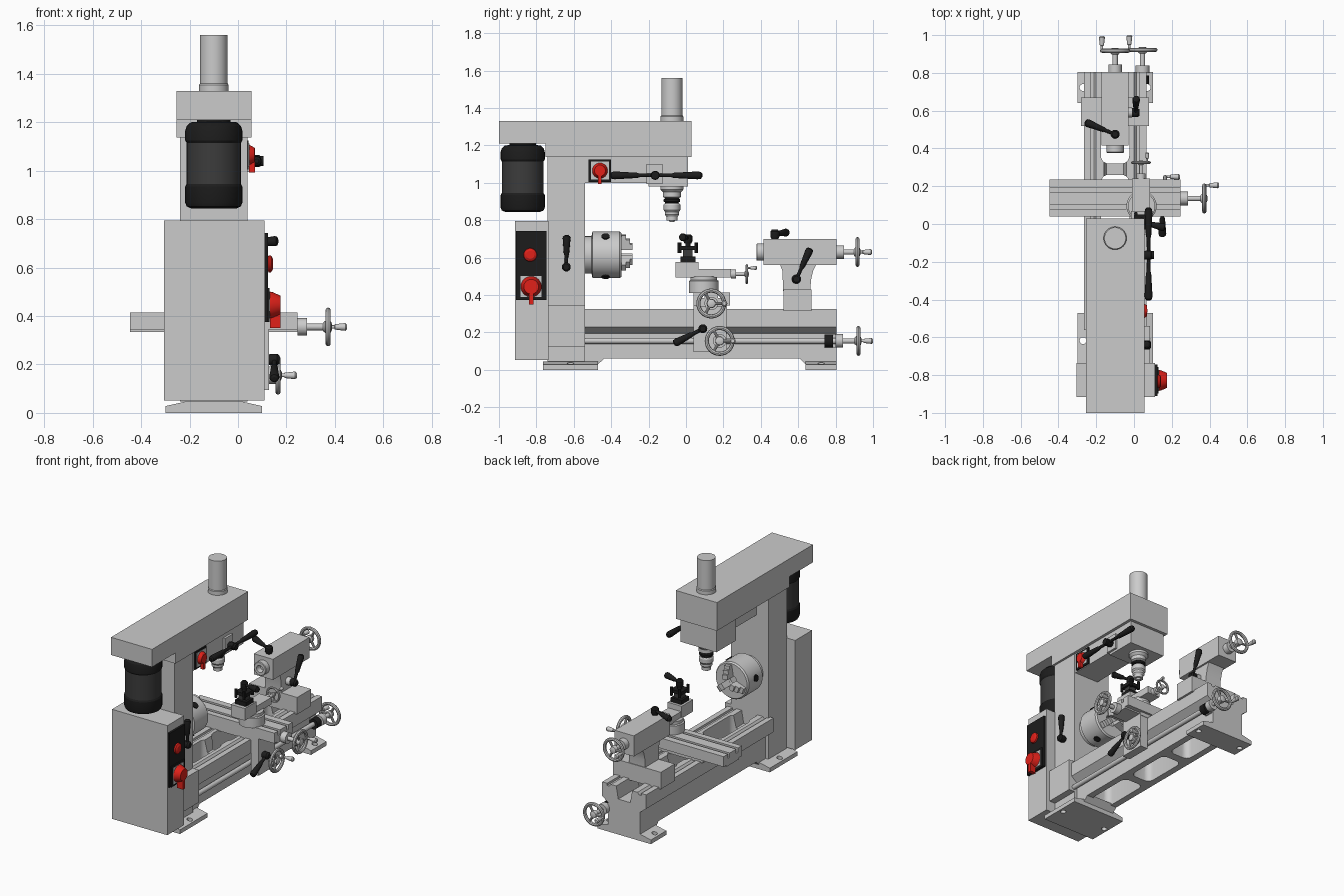
import bpy, bmesh, math
from mathutils import Vector, Matrix

if "Cube" in bpy.data.objects:
    bpy.data.objects.remove(bpy.data.objects["Cube"])

CX = -0.10  # centre line of the bed, spindle and tailstock


def material(name, rgb):
    m = bpy.data.materials.new(name)
    m.diffuse_color = (*rgb, 1)
    m.use_nodes = True
    m.node_tree.nodes["Principled BSDF"].inputs["Base Color"].default_value = m.diffuse_color
    return m


BLACK = material("black", (0.012, 0.012, 0.012))
DARK = material("dark_grey", (0.045, 0.045, 0.045))
RED = material("red", (0.75, 0.015, 0.01))


def finish(name, bm, mat=None):
    bmesh.ops.recalc_face_normals(bm, faces=bm.faces)
    me = bpy.data.meshes.new(name)
    bm.to_mesh(me)
    bm.free()
    ob = bpy.data.objects.new(name, me)
    bpy.context.collection.objects.link(ob)
    if mat:
        me.materials.append(mat)
    return ob


def prism(name, pts, plane, a, b, mat=None):
    """Extrude a 2D outline in plane xy, xz or yz from a to b."""
    put = {"xy": lambda u, v, w: (u, v, w), "xz": lambda u, v, w: (u, w, v),
           "yz": lambda u, v, w: (w, u, v)}[plane]
    bm = bmesh.new()
    lo = [bm.verts.new(put(u, v, a)) for u, v in pts]
    hi = [bm.verts.new(put(u, v, b)) for u, v in pts]
    n = len(pts)
    bm.faces.new(lo)
    bm.faces.new(hi)
    for i in range(n):
        bm.faces.new((lo[i], lo[(i + 1) % n], hi[(i + 1) % n], hi[i]))
    return finish(name, bm, mat)


def box(name, x0, x1, y0, y1, z0, z1, mat=None):
    return prism(name, [(x0, y0), (x1, y0), (x1, y1), (x0, y1)], "xy", z0, z1, mat)


def turned(name, prof, loc, axis=(0, 0, 1), mat=None, seg=32, closed=False):
    """Revolve (radius, height) points about an axis through loc."""
    bm = bmesh.new()
    rings = [[bm.verts.new((r * math.cos(2 * math.pi * i / seg), r * math.sin(2 * math.pi * i / seg), h))
              for i in range(seg)] for r, h in prof]
    pairs = list(zip(rings, rings[1:])) + ([(rings[-1], rings[0])] if closed else [])
    for p, q in pairs:
        for i in range(seg):
            j = (i + 1) % seg
            bm.faces.new((p[i], p[j], q[j], q[i]))
    if not closed:
        bm.faces.new(rings[0])
        bm.faces.new(rings[-1])
    rot = Vector(axis).to_track_quat("Z", "Y").to_matrix().to_4x4()
    bm.transform(Matrix.Translation(loc) @ rot)
    return finish(name, bm, mat)


def rod(name, p, q, r, mat=None, seg=24):
    d = Vector(q) - Vector(p)
    return turned(name, [(r, 0), (r, d.length)], p, d, mat, seg)


def lever(name, p, q, mat=BLACK, hub=(1, 0, 0)):
    """Tapered handle from hub p to end q."""
    d = Vector(q) - Vector(p)
    n = d.length
    turned(name, [(.009, 0), (.01, n * .35), (.014, n * .4), (.021, n * .9), (.018, n * .97), (.009, n)], p, d, mat, 16)
    h = Vector(hub) * .028
    turned(name + "_hub", [(.018, 0), (.024, .012), (.024, .04), (.016, .05)], Vector(p) - h, hub, mat, 20)


def handwheel(name, shaft, loc, axis, off, r=.08):
    """Rim, spokes, hub, graduated collar, shaft and crank handle."""
    a, c, s, o = Vector(axis), Vector(loc), Vector(shaft), Vector(off)
    k = r / .08
    rim = [(r - .011 * k + .011 * k * math.cos(t * math.pi / 4), .011 * k * math.sin(t * math.pi / 4)) for t in range(8)]
    turned(name + "_rim", rim, c, a, closed=True)
    rod(name + "_shaft", s, c, .014 * k)
    rod(name + "_collar", s, s + a * .04 * k, .036 * k)
    turned(name + "_hub", [(.018 * k, -.02 * k), (.025 * k, -.012 * k), (.022 * k, .012 * k), (.012 * k, .016 * k)], c, a)
    d = o.normalized()
    for i in range(3):
        e = Matrix.Rotation(i * 2 * math.pi / 3, 3, a) @ d
        rod(f"{name}_spoke_{i}", c, c + e * (r - .011 * k), .008 * k, seg=10)
    turned(name + "_handle", [(.007 * k, 0), (.007 * k, .02 * k), (.011 * k, .022 * k), (.016 * k, .065 * k), (.01 * k, .072 * k)],
           c + o + a * .006, a, seg=16)


def rounded(x0, x1, y0, y1, r):
    return [(x + r * math.cos(math.radians(t + k * 18)), y + r * math.sin(math.radians(t + k * 18)))
            for x, y, t in ((x1 - r, y1 - r, 0), (x0 + r, y1 - r, 90), (x0 + r, y0 + r, 180), (x1 - r, y0 + r, 270))
            for k in range(6)]


def cut(ob, cutter):
    m = ob.modifiers.new("cut", "BOOLEAN")
    m.operation, m.solver, m.object = "DIFFERENCE", "EXACT", cutter
    bpy.context.view_layer.objects.active = ob
    bpy.ops.object.modifier_apply(modifier=m.name)
    bpy.data.objects.remove(cutter)


# bed with ways and see-through pockets
half = [(.045, .24), (.06, .325), (.10, .325), (.112, .31), (.128, .31), (.128, .325), (.165, .325),
        (.165, .23), (.12, .195), (.12, .06)]
bed = prism("bed", [(CX + u, z) for u, z in half] + [(CX - u, z) for u, z in reversed(half)], "xz", -.56, .805)
for y0, y1 in ((-.46, -.12), (-.06, .26), (.32, .58)):
    cut(bed, prism("pocket_cutter", rounded(CX - .075, CX + .075, y0, y1, .04), "xy", 0, .4))

# bed legs and bolted feet
for tag, y0, y1, l0, l1 in (("head", -.765, -.47, -.43, -.74), ("tail", .64, .805, .60, .805)):
    t = .64 if tag == "tail" else -.47
    prism(f"{tag}_leg", [(l0, .068), (t, .03), (l1, .03), (l1, .068)], "yz", CX - .12, CX + .12)
    foot = prism(f"{tag}_foot", [(CX - .2, 0), (CX + .2, 0), (CX + .2, .028), (CX + .12, .046), (CX - .12, .046), (CX - .2, .028)],
                 "xz", y0, y1)
    for sx in (-1, 1):
        x, y = CX + sx * .17, (y0 + y1) / 2
        cut(foot, rod("hole_cutter", (x, y, -.1), (x, y, .2), .018))

# cabinet, column, gearbox, overhead beam
box("cabinet", -.305, .11, -.915, -.735, .052, .795)
box("column", -.24, .04, -.74, -.54, .046, 1.14)
box("feed_gearbox", -.24, .085, -.735, -.54, .125, .345)
prism("overhead_beam", [(-1, 1.21), (-.75, 1.21), (-.75, 1.138), (.03, 1.138), (.03, 1.33), (-1, 1.33)], "yz", -.253, .055)

# motor
turned("motor_body", [(.112, .9), (.112, 1.16)], (CX, -.873, 0), mat=DARK)
turned("motor_lower_cap", [(.095, .845), (.112, .853), (.118, .868), (.118, .935), (.112, .945)], (CX, -.873, 0), mat=BLACK)
turned("motor_upper_cap", [(.112, 1.115), (.118, 1.125), (.118, 1.165), (.112, 1.185), (.095, 1.2), (.07, 1.202), (.07, 1.215)],
       (CX, -.873, 0), mat=BLACK)

# milling head, spindle and drill chuck
box("mill_arm", -.15, .035, -.55, -.19, 1.0, 1.145)
box("mill_head", -.235, .035, -.2, .01, .98, 1.145)
box("lever_boss", .03, .05, -.21, -.125, .995, 1.1)
turned("spindle_cover", [(.061, 1.32), (.061, 1.355), (.057, 1.36), (.057, 1.56)], (CX, -.075, 0))
turned("mill_spindle", [(.062, .99), (.062, .965), (.048, .95), (.048, .925), (.03, .915), (.03, .8)], (CX, -.075, 0))
turned("drill_chuck_ring", [(.036, .918), (.044, .912), (.044, .9), (.036, .895), (.036, .87)], (CX, -.075, 0), mat=BLACK)
turned("drill_chuck", [(.04, .89), (.045, .882), (.045, .855), (.038, .845), (.038, .83), (.02, .805), (.012, .79)], (CX, -.075, 0))
hub = (.077, -.165, 1.04)
rod("quill_hub", (.04, -.165, 1.04), (.105, -.165, 1.04), .021, BLACK)
lever("quill_lever_front", hub, (.077, -.405, 1.04))
lever("quill_lever_back", hub, (.077, .087, 1.04))


def switch(name, x, y, z, h, depth, k):
    """Red rotary switch on a framed square plate."""
    box(name + "_frame", x - .005, x + .008, y - h, y + h, z - h, z + h, BLACK)
    box(name + "_plate", x, x + .011, y - h * .8, y + h * .8, z - h * .8, z + h * .8)
    turned(name + "_knob", [(k, 0), (k * .95, depth * .3), (k * .7, depth)], (x + .008, y, z), (1, 0, 0), RED)
    box(name + "_grip", x + .01, x + .012 + depth * .9, y - k * .22, y + k * .22, z - k * 1.7, z + k * .7, RED)


# control panel and switches
box("control_panel", .1, .124, -.91, -.745, .375, .743, BLACK)
turned("stop_button", [(.028, 0), (.036, .006), (.034, .015), (.022, .022)], (.122, -.833, .615), (1, 0, 0), RED)
switch("main_switch", .122, -.828, .445, .07, .045, .056)
switch("mill_switch", .036, -.46, 1.065, .06, .025, .042)
lever("gear_lever", (.068, -.64, .55), (.068, -.638, .72))

# lathe chuck with stepped jaws
turned("lathe_chuck", [(.1, -.545), (.1, -.505), (.125, -.5), (.125, -.355), (.117, -.345), (.04, -.345), (.035, -.38)],
       (CX, 0, .615), (0, 1, 0))
jaw = [(-.36, .03), (-.285, .03), (-.285, .06), (-.3, .06), (-.3, .085), (-.32, .085), (-.32, .108), (-.36, .108)]
for i in range(3):
    a = math.radians(120 * i + 10)
    j = prism(f"chuck_jaw_{i}", jaw, "yz", -.02, .02)
    j.location, j.rotation_euler = (CX, 0, .615), (0, a, 0)
    d = Vector((math.sin(a + .5), 0, math.cos(a + .5)))
    c = Vector((CX, -.43, .615))
    rod(f"chuck_key_socket_{i}", c + d * .1, c + d * .13, .022, BLACK)

# leadscrew
rod("leadscrew", (.045, -.56, .155), (.045, .8, .155), .016)
box("leadscrew_bracket", .0, .03, .74, .8, .12, .19)
rod("leadscrew_bearing", (.045, .74, .155), (.045, .785, .155), .034, BLACK)
handwheel("leadscrew_wheel", (.045, .80, .155), (.045, .922, .155), (0, 1, 0), (-.07, 0, 0))

# saddle, apron and slotted cross slide
box("saddle", CX - .18, .125, .04, .22, .32, .35)
box("apron", .07, .127, .04, .217, .095, .34)
slots = [(.04, .345), (.04, .415)]
for s in (.09, .18):
    slots += [(s - .01, .415), (s - .01, .385), (s + .01, .385), (s + .01, .415)]
prism("cross_slide", slots + [(.235, .415), (.235, .345)], "yz", -.447, .245)
box("cross_slide_base", -.447, .245, .07, .205, .335, .346)
handwheel("cross_slide_wheel", (.245, .135, .355), (.372, .135, .355), (1, 0, 0), (0, .07, 0))
handwheel("apron_wheel", (.125, .18, .155), (.165, .18, .155), (1, 0, 0), (0, .07, 0))
lever("apron_lever", (.15, .09, .22), (.15, -.065, .14))

# compound slide and tool post
turned("swivel_base", [(.08, .41), (.08, .475), (.072, .48), (.072, .5)], (.04, .095, 0))
box("compound_slide", -.01, .085, -.02, .24, .493, .54)
box("tool_rest", -.015, .09, -.055, .068, .495, .577)
handwheel("compound_wheel", (.037, .24, .512), (.037, .325, .512), (0, 1, 0), (.033, 0, .033), .053)
box("tool_post_base", 0, .08, -.03, .05, .575, .605, BLACK)
box("tool_post_core", .015, .065, -.015, .035, .6, .645, DARK)
box("tool_post_top", 0, .08, -.03, .05, .64, .662, BLACK)
for x in (.01, .07):
    for y in (-.035, .055):
        rod("tool_post_bolt", (x, y, .625), (x, y, .68), .01, BLACK, 8)
turned("tool_post_knob", [(.014, .66), (.014, .69), (.022, .695), (.022, .71), (.01, .718)], (.04, .01, 0), mat=BLACK)
lever("tool_post_lever", (.04, .01, .703), (.165, -.02, .71), hub=(0, 0, 1))

# tailstock
box("tailstock_base", CX - .18, CX + .18, .52, .67, .315, .43)
prism("tailstock_stem", [(.52, .42), (.665, .42), (.668, .48), (.68, .53), (.70, .57), (.50, .57), (.515, .53)], "yz", CX - .06, CX + .06)
box("tailstock_body", CX - .072, CX + .072, .415, .805, .56, .70)
turned("tailstock_quill", [(.046, .42), (.046, .38), (.042, .376), (.024, .376), (.02, .41)], (CX, 0, .63), (0, 1, 0))
handwheel("tailstock_wheel", (CX, .805, .63), (CX, .917, .63), (0, 1, 0), (-.07, 0, 0))
lever("quill_lock", (CX, .475, .728), (-.26, .54, .735), hub=(0, 0, 1))
rod("clamp_boss", (-.05, .59, .485), (-.01, .59, .485), .026)
lever("tailstock_clamp", (.008, .59, .485), (.012, .665, .65))

# smooth shading with sharp edges kept
bpy.ops.object.select_all(action="SELECT")
bpy.context.view_layer.objects.active = bed
bpy.ops.object.shade_smooth_by_angle(angle=math.radians(30))
